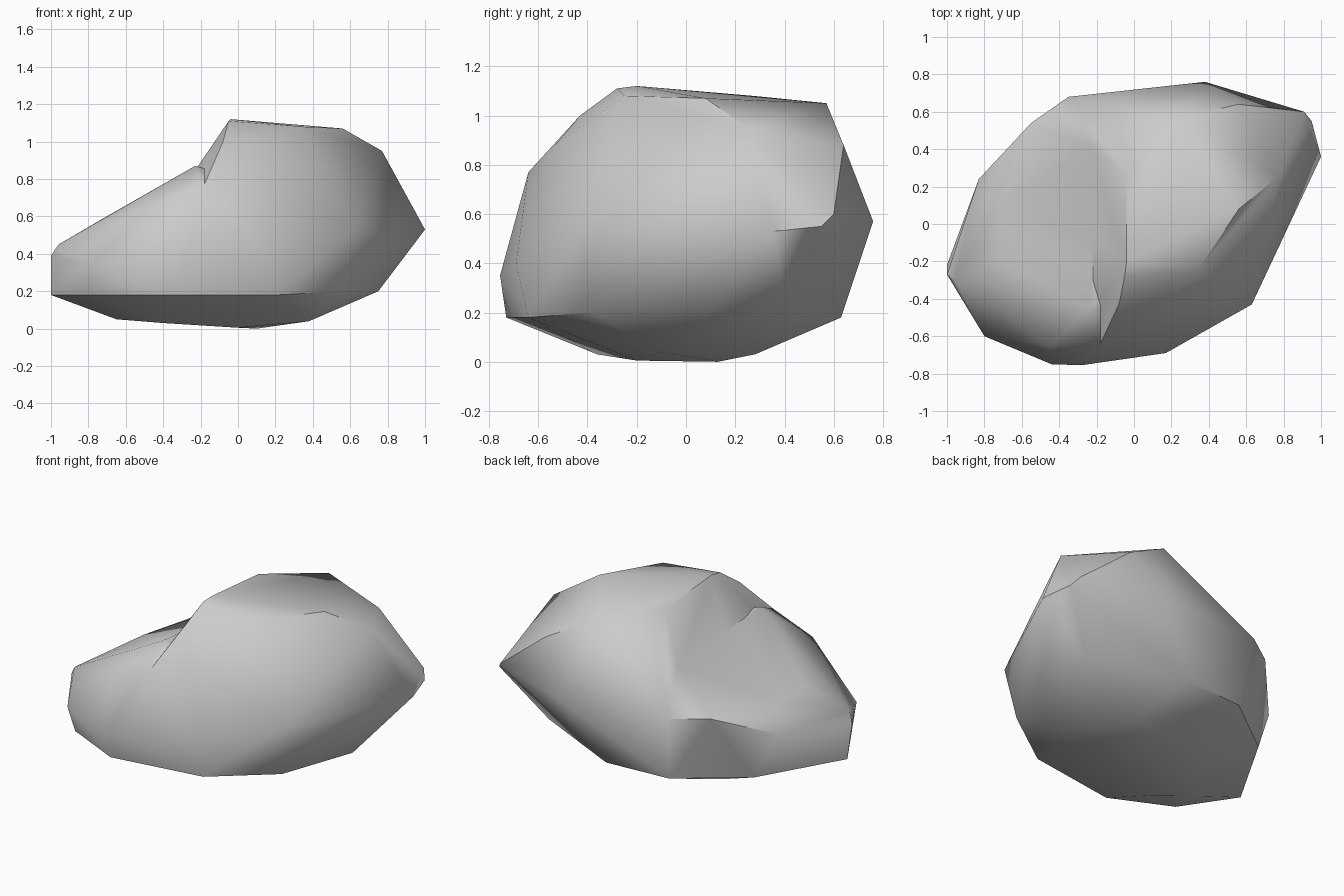
import bpy, bmesh, math

if "Cube" in bpy.data.objects:
    bpy.data.objects.remove(bpy.data.objects["Cube"])

# Underside and near-vertical lower wall
base = [(-.65, -.2, .05), (-.4, -.36, .03), (0, -.2, .005), (.1, .13, 0),
        (.38, -.1, .04), (.2, .28, .03), (-.4, .2, .05)]
low = [(-1, -.22, .18), (-.78, -.55, .18), (-.4, -.73, .18), (.2, -.64, .18),
       (.58, -.38, .2), (.75, .1, .2), (.7, .4, .22), (.13, .63, .18),
       (-.3, .6, .18), (-.7, .3, .18)]
# Widest belt of the boulder
belt = [(-1, -.27, .39), (-.8, -.6, .35), (-.44, -.75, .34), (-.28, -.755, .35),
        (.17, -.69, .4), (.63, -.43, .53), (1, .36, .53), (.95, .55, .55),
        (.91, .6, .6), (.38, .76, .57), (-.35, .68, .61), (-.55, .54, .61),
        (-.83, .24, .47)]
# Sloping shoulder on the left
slope = [(-.96, -.3, .45), (-.73, .08, .575), (-.72, -.2, .59), (-.45, -.65, .66),
         (-.23, -.45, .87), (-.21, .42, .81), (-.18, -.64, .77), (.4, -.42, .7)]
# Raised crown on the right
crown = [(-.05, -.28, 1.11), (-.04, -.2, 1.12), (-.04, .27, 1.08), (-.05, .42, 1.0),
         (.25, .57, 1.05), (.34, -.25, 1.08), (.56, .08, 1.07), (.77, .25, .95),
         (.4, -.42, .73), (-.08, -.43, 1.0), (.02, -.53, .88), (-.18, -.64, .77),
         (-.22, -.3, .86), (-.2, .44, .8), (.56, .64, .88)]


def hull(name, points):
    """Faceted solid wrapped around the given points."""
    bm = bmesh.new()
    for p in points:
        bm.verts.new(p)
    res = bmesh.ops.convex_hull(bm, input=bm.verts)
    loose = {g for g in res["geom_interior"] + res["geom_unused"]
             if isinstance(g, bmesh.types.BMVert)}
    bmesh.ops.delete(bm, geom=list(loose), context='VERTS')
    bmesh.ops.recalc_face_normals(bm, faces=bm.faces)
    me = bpy.data.meshes.new(name)
    bm.to_mesh(me)
    bm.free()
    ob = bpy.data.objects.new(name, me)
    bpy.context.collection.objects.link(ob)
    return ob


rock = hull("rock", base + low + belt + slope)
lump = hull("rock_crown", crown + [p for p in base + low + belt if p[0] > -.36])

# Fuse the crown into the shoulder, leaving the crease between them
bpy.context.view_layer.objects.active = rock
rock.select_set(True)
lump.select_set(False)
mod = rock.modifiers.new("fuse", 'BOOLEAN')
mod.operation = 'UNION'
mod.solver = 'EXACT'
mod.object = lump
bpy.ops.object.modifier_apply(modifier=mod.name)
bpy.data.objects.remove(lump)

# Clean slivers, then smooth soft edges and keep hard ones
bm = bmesh.new()
bm.from_mesh(rock.data)
bmesh.ops.remove_doubles(bm, verts=bm.verts, dist=.02)
bmesh.ops.recalc_face_normals(bm, faces=bm.faces)
bm.to_mesh(rock.data)
bm.free()
bpy.ops.object.shade_smooth_by_angle(angle=math.radians(42))
